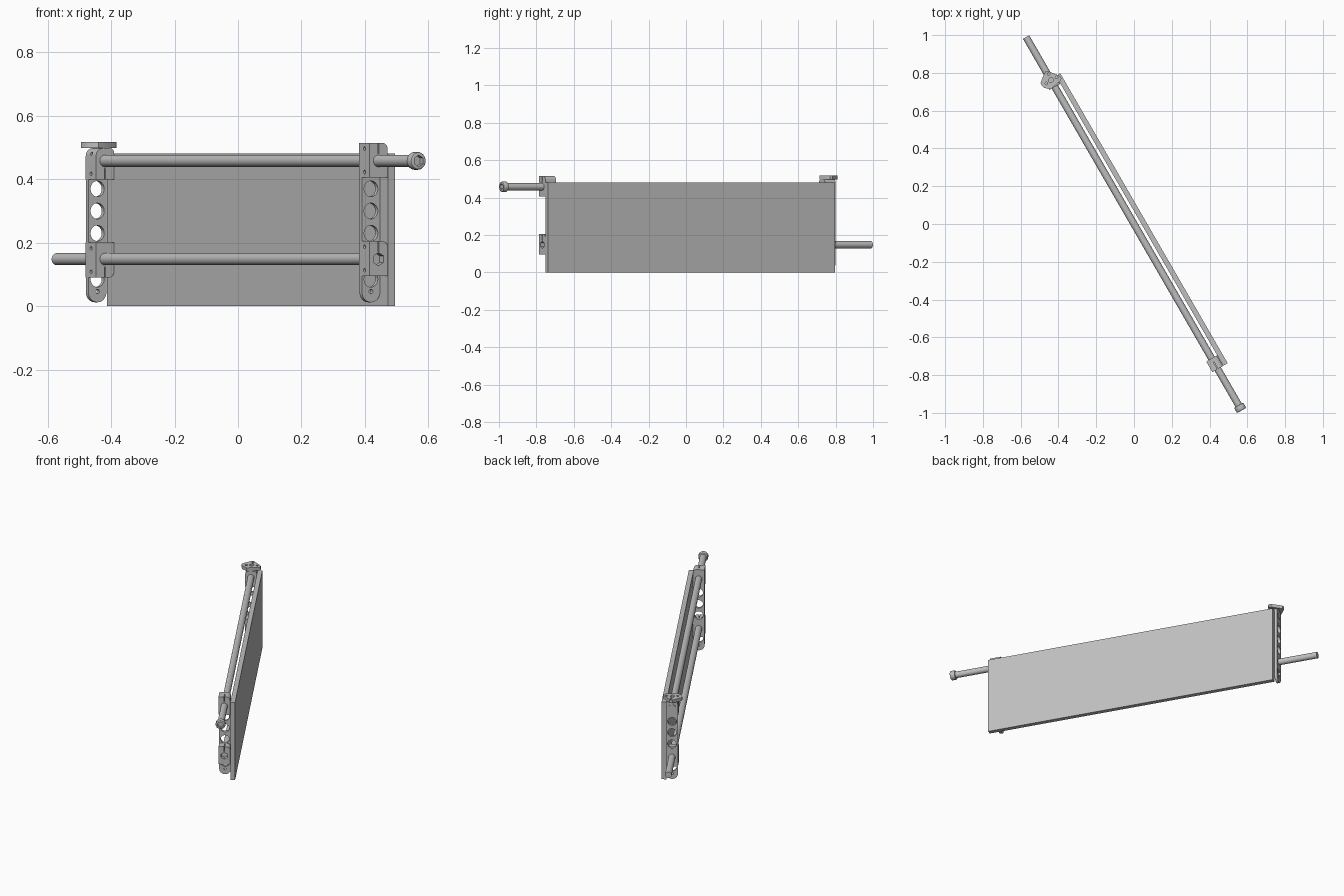
import bpy, bmesh
from math import radians, sin, cos, pi
from mathutils import Matrix, Vector

if "Cube" in bpy.data.objects:
    bpy.data.objects.remove(bpy.data.objects["Cube"])

# The unit lies along local x and is turned about z as a whole
TURN = Matrix.Rotation(radians(-60), 4, 'Z')
HALF = 0.033          # half depth of brackets
ROD = 0.019           # rod radius
LOW, HIGH = 0.148, 0.458


def material(name, value):
    m = bpy.data.materials.new(name)
    m.use_nodes = True
    m.diffuse_color = (value, value, value, 1)
    m.node_tree.nodes["Principled BSDF"].inputs["Base Color"].default_value = m.diffuse_color
    return m


GREY = material("plain grey", 0.52)


def finish(name, bm, smooth=True):
    bmesh.ops.recalc_face_normals(bm, faces=bm.faces)
    mesh = bpy.data.meshes.new(name)
    bm.to_mesh(mesh)
    bm.free()
    mesh.materials.append(GREY)
    ob = bpy.data.objects.new(name, mesh)
    bpy.context.collection.objects.link(ob)
    ob.matrix_world = TURN
    if smooth:
        select(ob)
        bpy.ops.object.shade_smooth_by_angle(angle=radians(35))
    return ob


def select(ob):
    bpy.ops.object.select_all(action='DESELECT')
    ob.select_set(True)
    bpy.context.view_layer.objects.active = ob


def add_prism(bm, points, push):
    face = bm.faces.new([bm.verts.new(p) for p in points])
    out = bmesh.ops.extrude_face_region(bm, geom=[face])
    moved = [v for v in out["geom"] if isinstance(v, bmesh.types.BMVert)]
    bmesh.ops.translate(bm, verts=moved, vec=push)


def add_cylinder(bm, start, end, radius, sides=28):
    start, end = Vector(start), Vector(end)
    axis = end - start
    spin = axis.to_track_quat('Z', 'Y').to_matrix().to_4x4()
    bmesh.ops.create_cone(bm, cap_ends=True, segments=sides, radius1=radius, radius2=radius,
                          depth=axis.length,
                          matrix=Matrix.Translation((start + end) / 2) @ spin)


def rounded(z0, z1, corners):
    """Depth/height outline; corner radii start front-bottom and go round."""
    pts = []
    spots = [(-HALF, z0, 1, 1), (HALF, z0, -1, 1), (HALF, z1, -1, -1), (-HALF, z1, 1, -1)]
    for k, ((y, z, sy, sz), r) in enumerate(zip(spots, corners)):
        steps = 8 if r else 0
        for i in range(steps + 1):
            a = pi + k * pi / 2 + (i / steps if steps else 0) * pi / 2
            pts.append((y + sy * r + r * cos(a), z + sz * r + r * sin(a)))
    return pts


def cut(ob, fill):
    bm = bmesh.new()
    fill(bm)
    tool = finish("cutter", bm, False)
    tool.hide_render = True
    mod = ob.modifiers.new("holes", 'BOOLEAN')
    mod.operation, mod.solver, mod.object = 'DIFFERENCE', 'EXACT', tool
    select(ob)
    bpy.ops.object.modifier_apply(modifier=mod.name)
    bpy.data.objects.remove(tool)
    bpy.ops.object.shade_smooth_by_angle(angle=radians(35))


def slab(name, x0, x1, outline):
    bm = bmesh.new()
    add_prism(bm, [(x0, y, z) for y, z in outline], (x1 - x0, 0, 0))
    return finish(name, bm)


def box(bm, x0, x1, y0, y1, z0, z1):
    add_prism(bm, [(x0, y0, z0), (x0, y1, z0), (x0, y1, z1), (x0, y0, z1)], (x1 - x0, 0, 0))


# Flat board behind the rods
board = bmesh.new()
box(board, -0.886, 0.886, 0.034, 0.061, 0, 0.482)
finish("board", board, False)


def end_plate(name, x0, top):
    ob = slab(name, x0, x0 + 0.016, rounded(0.012, top, (0.0325, 0.0325, 0.015, 0.015)))

    def holes(bm):
        for z in (0.37, 0.3, 0.23, 0.085):
            add_cylinder(bm, (x0 - 0.1, 0, z), (x0 + 0.1, 0, z), 0.025)
        add_cylinder(bm, (x0 - 0.1, 0, 0.046), (x0 + 0.1, 0, 0.046), 0.007, 16)
    cut(ob, holes)


end_plate("left_end_plate", 0.823, 0.5)
end_plate("right_end_plate", -0.903, 0.49)


def clamp(name, x0, z0, z1, corners, rod_z, slit_up, socket=False):
    x1 = x0 + 0.065
    ob = slab(name, x0, x1, rounded(z0, z1, corners))

    def holes(bm):
        # Screw holes in the front face
        for z in (z0 + 0.018, z1 - 0.018):
            add_cylinder(bm, (x0 + 0.033, -0.05, z), (x0 + 0.033, -0.018, z), 0.006, 16)
        # Slit beside the rod
        a, b = (rod_z + 0.024, z1 + 0.02) if slit_up else (z0 - 0.02, rod_z - 0.024)
        box(bm, x0 + 0.022, x1 + 0.02, -0.002, 0.002, a, b)
        if socket:
            add_cylinder(bm, (x1 - 0.025, 0, rod_z), (x1 + 0.02, 0, rod_z), 0.021, 6)
    cut(ob, holes)


clamp("left_upper_clamp", 0.822, 0.405, 0.515, (0, 0, 0.02, 0), HIGH, True)
clamp("left_lower_clamp", 0.822, 0.095, 0.205, (0, 0, 0.02, 0), LOW, True, True)
clamp("right_upper_clamp", -0.9035, 0.40, 0.498, (0, 0, 0.015, 0.025), HIGH, False)
clamp("right_lower_clamp", -0.9035, 0.09, 0.2, (0, 0.02, 0, 0), LOW, False)

# Long rods
for name, a, b, z in (("upper_rod", -0.906, 1.115, HIGH), ("lower_rod", -1.143, 0.858, LOW)):
    rod = bmesh.new()
    add_cylinder(rod, (a, 0, z), (b, 0, z), ROD, 32)
    finish(name, rod)

# Collar with a hex socket on the upper rod
cap = bmesh.new()
add_cylinder(cap, (1.108, 0, HIGH), (1.14, 0, HIGH), 0.028, 32)
rims = [e for e in cap.edges if abs(e.verts[0].co.x - e.verts[1].co.x) < 0.001]
bmesh.ops.bevel(cap, geom=rims, offset=0.006, segments=2, affect='EDGES', profile=0.5)
cut(finish("rod_collar", cap),
    lambda bm: add_cylinder(bm, (1.122, 0, HIGH), (1.16, 0, HIGH), 0.018, 6))

# Mounting flange on top of the right bracket
outline = [(-0.495, 0.746), (-0.488, 0.766), (-0.47, 0.806), (-0.455, 0.81), (-0.39, 0.782),
           (-0.384, 0.77), (-0.39, 0.757), (-0.44, 0.714), (-0.474, 0.72), (-0.49, 0.736)]
back = TURN.inverted()
flange = bmesh.new()
add_prism(flange, [back @ Vector((x, y, 0.498)) for x, y in outline], (0, 0, 0.02))


def flange_holes(bm):
    for x, y, r in ((-0.452, 0.794, 0.007), (-0.41, 0.776, 0.007),
                    (-0.464, 0.744, 0.007), (-0.44, 0.762, 0.013)):
        p = back @ Vector((x, y, 0.505))
        add_cylinder(bm, p, p + Vector((0, 0, 0.05)), r, 20)


cut(finish("mounting_flange", flange), flange_holes)
